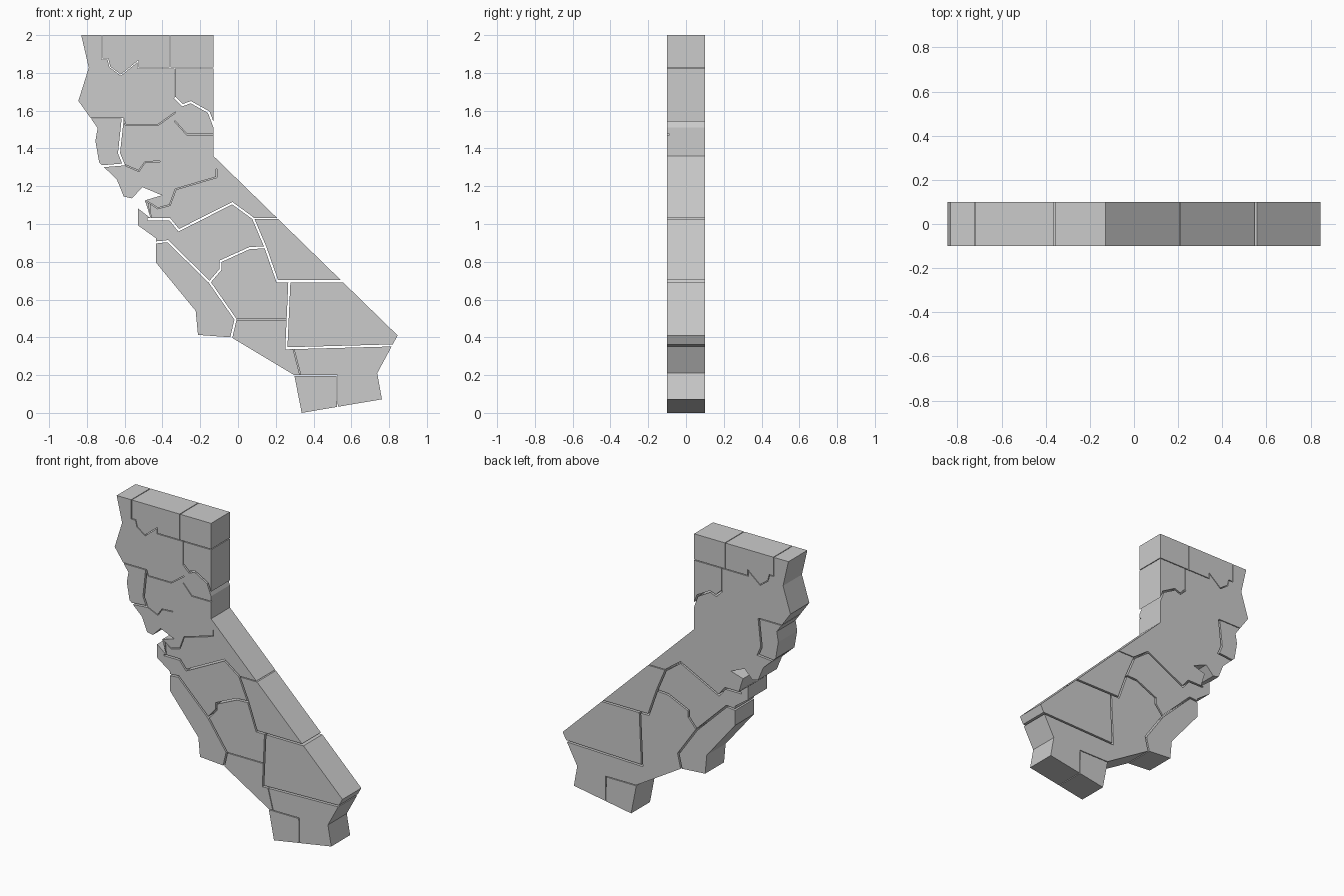
import bpy, bmesh
from mathutils import Vector

if "Cube" in bpy.data.objects:
    bpy.data.objects.remove(bpy.data.objects["Cube"])

HALF = 0.1  # half the slab thickness


def prism(name, pts, y0, y1):
    """Extrude a front-view (x, z) polygon from y0 to y1."""
    bm = bmesh.new()
    face = bm.faces.new([bm.verts.new((x, y0, z)) for x, z in pts])
    ext = bmesh.ops.extrude_face_region(bm, geom=[face])
    bmesh.ops.translate(bm, vec=(0, y1 - y0, 0),
                        verts=[v for v in ext["geom"] if isinstance(v, bmesh.types.BMVert)])
    bmesh.ops.recalc_face_normals(bm, faces=bm.faces)
    me = bpy.data.meshes.new(name)
    bm.to_mesh(me)
    bm.free()
    ob = bpy.data.objects.new(name, me)
    bpy.context.collection.objects.link(ob)
    return ob


def ribbon(path, width):
    """Closed mitred outline of a constant-width band along a path."""
    p = [Vector(q) for q in path]
    left, right = [], []
    for i, q in enumerate(p):
        a = (q - p[i - 1]).normalized() if i else (p[1] - q).normalized()
        b = (p[i + 1] - q).normalized() if i < len(p) - 1 else a
        na, nb = Vector((-a.y, a.x)), Vector((-b.y, b.x))
        m = (na + nb).normalized()
        off = m * (width / 2 / max(m.dot(na), 0.4))
        left.append(q + off)
        right.append(q - off)
    return left + right[::-1]


# State outline
outline = [(-.83, 2), (-.13, 2), (-.13, 1.36), (.845, .41), (.737, .21), (.762, .072),
           (.337, 0), (.298, .2), (-.035, .4), (-.212, .413), (-.224, .54),
           (-.435, .797), (-.435, .925), (-.53, .993), (-.53, 1.083), (-.462, 1.03),
           (-.493, 1.125), (-.403, 1.152), (-.505, 1.195), (-.562, 1.136),
           (-.605, 1.145), (-.642, 1.237), (-.735, 1.325), (-.755, 1.44),
           (-.743, 1.508), (-.845, 1.652), (-.79, 1.827)]
slab = prism("region_block", outline, -HALF, HALF)

# Wide gaps right through the slab
gaps = [
    [(-.61, 1.56), (-.63, 1.375), (-.605, 1.315), (-.75, 1.303)],
    [(-.46, .9), (-.372, .909), (-.15, .692), (-.013, .495), (-.04, .38)],
    [(-.15, .692), (-.092, .76), (-.092, .803), (.06, .872), (.145, .877)],
    [(.08, 1.03), (.145, .877), (.208, .697), (.58, .697)],
    [(-.48, 1.025), (-.361, 1.025), (-.314, .967), (-.03, 1.11), (.08, 1.03)],
    [(.272, .697), (.256, .342), (.85, .358)],
    [(-.335, 1.67), (-.293, 1.629), (-.25, 1.645), (-.155, 1.592), (-.12, 1.5)],
]
# Narrow gaps right through the slab
seams = [
    [(-.8, 1.56), (-.61, 1.56)],
    [(-.72, 2.02), (-.72, 1.873), (-.689, 1.873), (-.678, 1.831), (-.62, 1.788),
     (-.53, 1.862), (-.53, 1.825), (-.11, 1.825)],
    [(-.361, 2.02), (-.361, 1.825)],
    [(-.335, 1.825), (-.335, 1.67)],
    [(.08, 1.03), (.23, 1.03)],
    [(.28, .197), (.523, .197), (.526, .02)],
]
# Shallow lines cut in the front only
scores = [
    [(-.61, 1.56), (-.594, 1.523), (-.425, 1.523), (-.33, 1.592)],
    [(-.335, 1.545), (-.272, 1.475), (-.12, 1.475)],
    [(-.605, 1.315), (-.525, 1.28), (-.493, 1.327), (-.414, 1.332)],
    [(-.49, 1.125), (-.425, 1.083), (-.361, 1.1), (-.33, 1.184), (-.113, 1.248), (-.113, 1.29)],
    [(-.47, 1.11), (-.462, 1.025)],
    [(-.013, .495), (.256, .495)],
    [(.293, .342), (.33, .2)],
]

# Cut the gaps and lines
cutters = []
for paths, width, depth in ((gaps, .011, HALF + .05), (seams, .005, HALF + .06),
                            (scores, .005, -HALF + .008)):
    for i, path in enumerate(paths):
        k = .0003 * len(cutters)
        cut = prism("groove_cutter", ribbon(path, width), -HALF - .05 - k, depth + k)
        cut.hide_render = True
        cutters.append(cut)
        mod = slab.modifiers.new("groove", 'BOOLEAN')
        mod.operation, mod.solver, mod.object = 'DIFFERENCE', 'EXACT', cut

mesh = bpy.data.meshes.new_from_object(slab.evaluated_get(bpy.context.evaluated_depsgraph_get()))
slab.modifiers.clear()
slab.data = mesh
for cut in cutters:
    bpy.data.objects.remove(cut, do_unlink=True)

# Separate the blocks into single pieces
bpy.context.view_layer.objects.active = slab
slab.select_set(True)
bpy.ops.object.mode_set(mode='EDIT')
bpy.ops.mesh.select_all(action='SELECT')
bpy.ops.mesh.separate(type='LOOSE')
bpy.ops.object.mode_set(mode='OBJECT')
